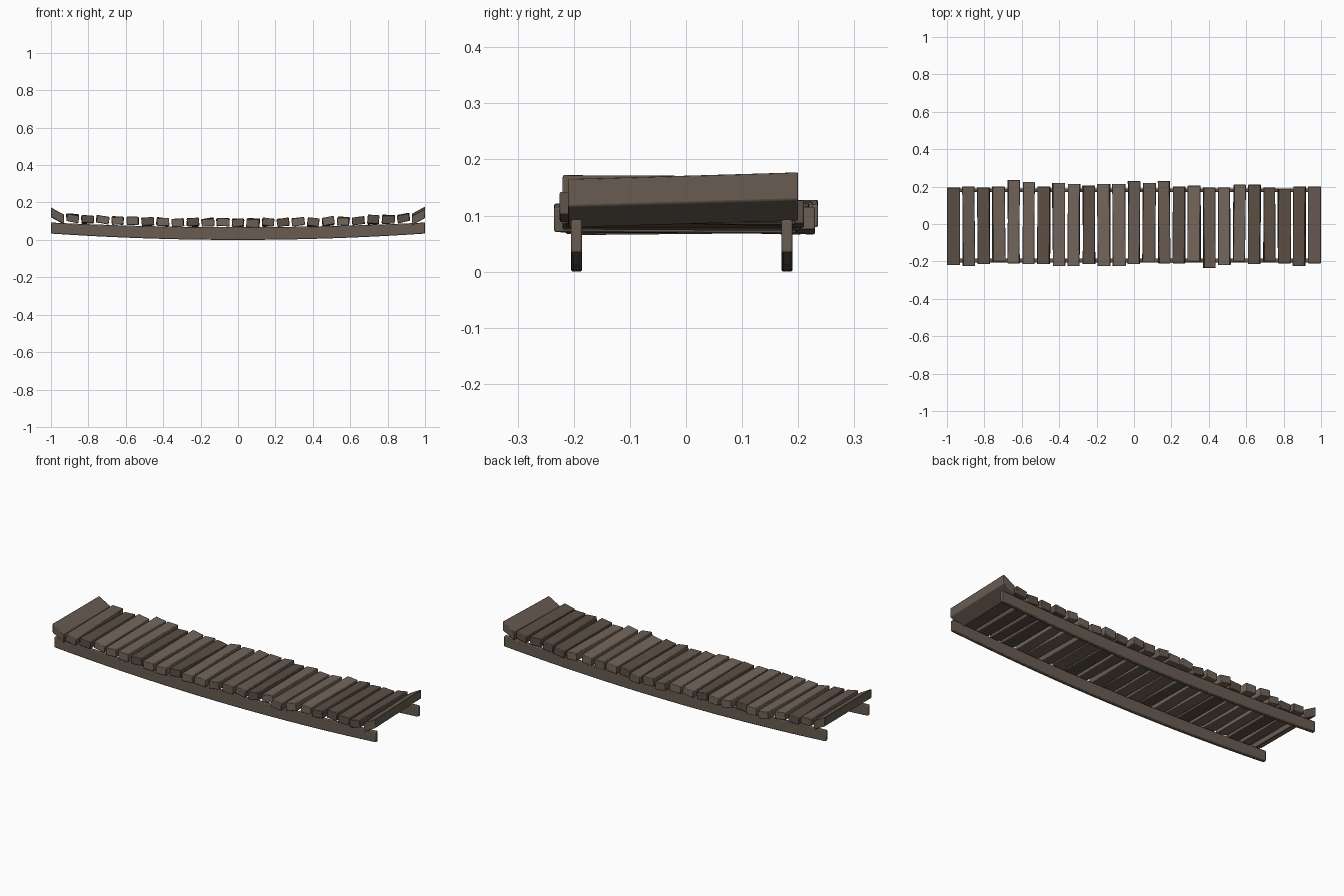
import bpy, bmesh, math, random

if "Cube" in bpy.data.objects:
    bpy.data.objects.remove(bpy.data.objects["Cube"])

random.seed(7)

def wood(name, rgb):
    m = bpy.data.materials.new(name)
    m.diffuse_color = (*rgb, 1)
    m.use_nodes = True
    m.node_tree.nodes["Principled BSDF"].inputs["Base Color"].default_value = m.diffuse_color
    return m

shades = [wood("wood_mid", (.14, .107, .085)), wood("wood_light", (.17, .132, .105)),
          wood("wood_dark", (.105, .078, .06))]

def loft(name, rings, mat, bevel):
    """Solid swept through a list of four-cornered rings."""
    bm = bmesh.new()
    loops = [[bm.verts.new(p) for p in ring] for ring in rings]
    for a, b in zip(loops, loops[1:]):
        for i in range(4):
            j = (i + 1) % 4
            bm.faces.new((a[i], a[j], b[j], b[i]))
    bm.faces.new(loops[0])
    bm.faces.new(loops[-1])
    bmesh.ops.recalc_face_normals(bm, faces=bm.faces)
    me = bpy.data.meshes.new(name)
    bm.to_mesh(me)
    bm.free()
    ob = bpy.data.objects.new(name, me)
    bpy.context.collection.objects.link(ob)
    me.materials.append(mat)
    mod = ob.modifiers.new("soft_edges", 'BEVEL')
    mod.width, mod.segments = bevel, 2
    mod.limit_method, mod.angle_limit = 'ANGLE', math.radians(40)
    bpy.ops.object.select_all(action='DESELECT')
    ob.select_set(True)
    bpy.context.view_layer.objects.active = ob
    bpy.ops.object.shade_smooth_by_angle(angle=math.radians(40))

# Two sagging side beams
def beam(name, y):
    rings = []
    for i in range(21):
        x = -1 + i * .1
        z0, z1 = .034 * x * x, .068 + .025 * x * x
        rings.append([(x, y - .01, z0), (x, y + .01, z0), (x, y + .01, z1), (x, y - .01, z1)])
    loft(name, rings, shades[0], .004)

beam("front_beam", -.195)
beam("back_beam", .18)

# Uneven deck planks: front and back reach of each, left to right
back = [.195, .2, .195, .2, .235, .225, .2, .22, .215, .205, .215, .215, .23,
        .22, .23, .2, .205, .195, .195, .21, .21, .195, .19, .2, .2]
front = [.22, .225, .215, .2, .21, .215, .215, .225, .225, .215, .225, .225, .215,
         .205, .21, .21, .2, .235, .22, .2, .215, .2, .21, .225, .21]

def plank(i):
    x = -.965 + i * 1.93 / 24
    end = i in (0, 24)
    hw, ht = (.035, .025) if end else (random.uniform(.031, .035), random.uniform(.02, .023))
    zc = .128 if end else .092 + .03 * x * x + random.uniform(-.003, .003)
    # end planks kick upward, the rest follow the sag with a random twist
    slope = math.copysign(.55, x) if end else .07 * x
    roll = (0, 0) if end else (random.uniform(-.17, .17), random.uniform(-.17, .17))
    lift = .006 if i == 24 else random.uniform(-.003, .003)
    skew = 0 if end else random.uniform(-.002, .002)
    rings = []
    for k in range(7):
        t = k / 6
        y = -front[i] + t * (front[i] + back[i])
        a = roll[0] + t * (roll[1] - roll[0])
        cx, cz = x + skew * (2 * t - 1), zc + lift * (2 * t - 1)
        ring = []
        for u, v in ((-hw, -ht), (hw, -ht), (hw, ht), (-hw, ht)):
            px = u * math.cos(a) - v * math.sin(a)
            pz = u * math.sin(a) + v * math.cos(a)
            ring.append((cx + px, y, cz + pz + slope * px))
        rings.append(ring)
    loft(f"deck_plank_{i + 1:02d}", rings, random.choice(shades), .003)

for i in range(25):
    plank(i)
